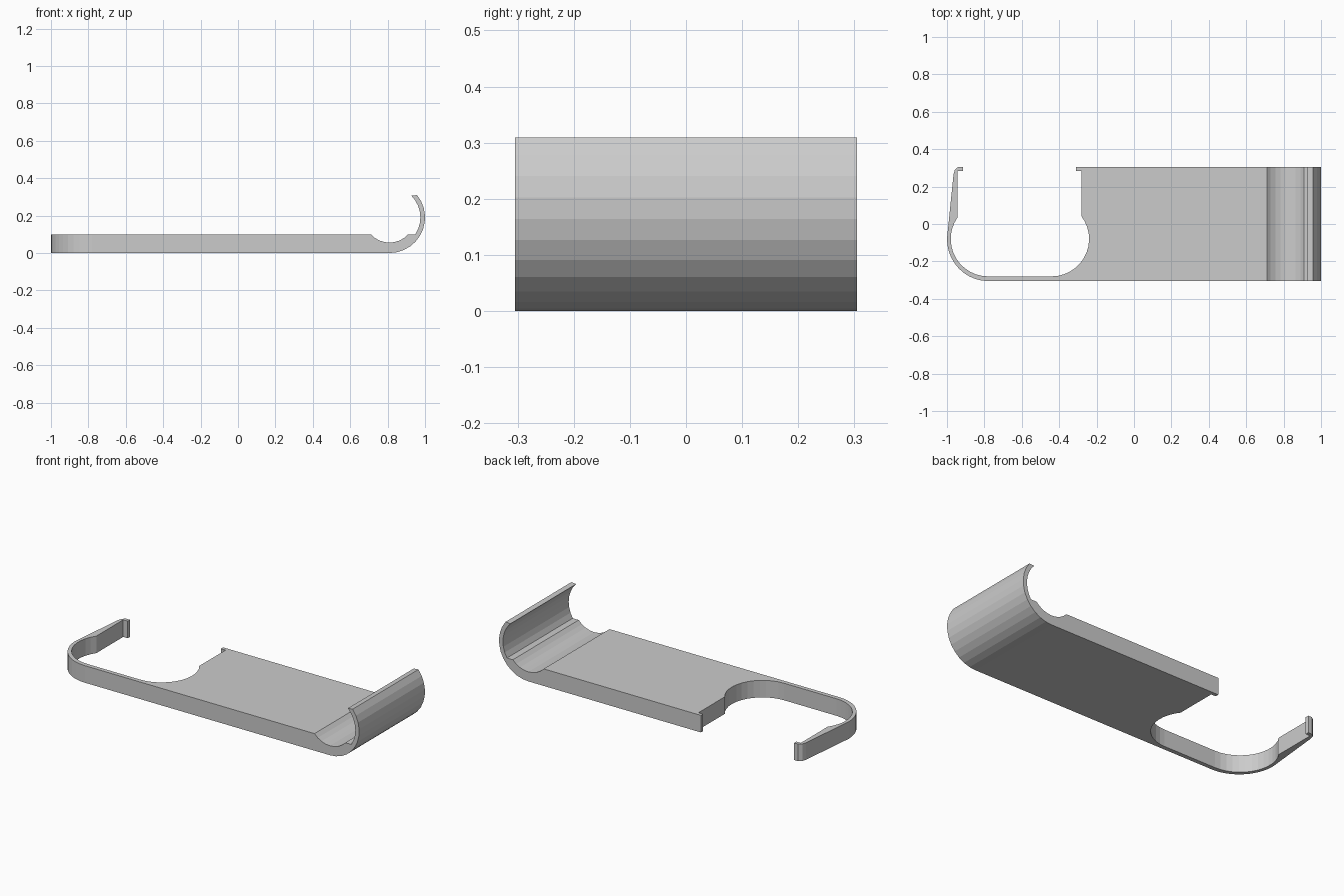
import bpy, bmesh
from math import cos, sin, radians

if "Cube" in bpy.data.objects:
    bpy.data.objects.remove(bpy.data.objects["Cube"])


def arc(cx, cy, rx, ry, a0, a1, n):
    """Points on an elliptical arc, angles in degrees."""
    return [(cx + rx * cos(radians(a0 + (a1 - a0) * i / n)),
             cy + ry * sin(radians(a0 + (a1 - a0) * i / n))) for i in range(n + 1)]


def prism(name, points, offset):
    """Extrude a closed outline of 3D points along the offset vector."""
    bm = bmesh.new()
    face = bm.faces.new([bm.verts.new(p) for p in points])
    res = bmesh.ops.extrude_face_region(bm, geom=[face])
    verts = [g for g in res["geom"] if isinstance(g, bmesh.types.BMVert)]
    bmesh.ops.translate(bm, verts=verts, vec=offset)
    bmesh.ops.recalc_face_normals(bm, faces=bm.faces)
    mesh = bpy.data.meshes.new(name)
    bm.to_mesh(mesh)
    bm.free()
    obj = bpy.data.objects.new(name, mesh)
    bpy.context.collection.objects.link(obj)
    return obj


# Side profile: flat plate, shallow groove and upturned hook (all concentric)
side = [(-1.1, 0.0)]
side += arc(0.81, 0.19, 0.19, 0.19, -90, 39, 11)          # hook outside
side += arc(0.81, 0.19, 0.165, 0.165, 45, -33, 7)         # hook inside
side += [(0.91, 0.1)]                                     # small ledge
side += arc(0.81, 0.19, 0.1345, 0.1345, -42, -138, 8)[1:] # groove
side += [(-1.1, 0.1)]
clip = prism("hooked_clip", [(x, -0.5, z) for x, z in side], (0, 1, 0))

# Plan outline: spring arm on the left, round opening, lipped plate
plan = [(1.1, -0.305)]
plan += arc(-0.78, -0.08, 0.22, 0.225, 270, 180, 10)      # outer bend
plan += [(-0.965, 0.265), (-0.958, 0.29), (-0.94, 0.305), # arm tip
         (-0.915, 0.305), (-0.915, 0.284), (-0.944, 0.284)]
plan += arc(-0.78, -0.08, 0.2, 0.2, 145, 270, 13)         # inner bend
plan += arc(-0.44, -0.08, 0.2, 0.2, 270, 397, 13)         # opening edge
plan += [(-0.28, 0.284), (-0.31, 0.284), (-0.31, 0.305), (1.1, 0.305)]
cutter = prism("plan_cutter", [(x, y, -0.2) for x, y in plan], (0, 0, 0.8))
cutter.hide_render = True

# Keep the material common to both outlines
mod = clip.modifiers.new("plan_shape", "BOOLEAN")
mod.operation = "INTERSECT"
mod.solver = "EXACT"
mod.object = cutter
bpy.context.view_layer.objects.active = clip
bpy.ops.object.modifier_apply(modifier=mod.name)
bpy.data.objects.remove(cutter, do_unlink=True)
